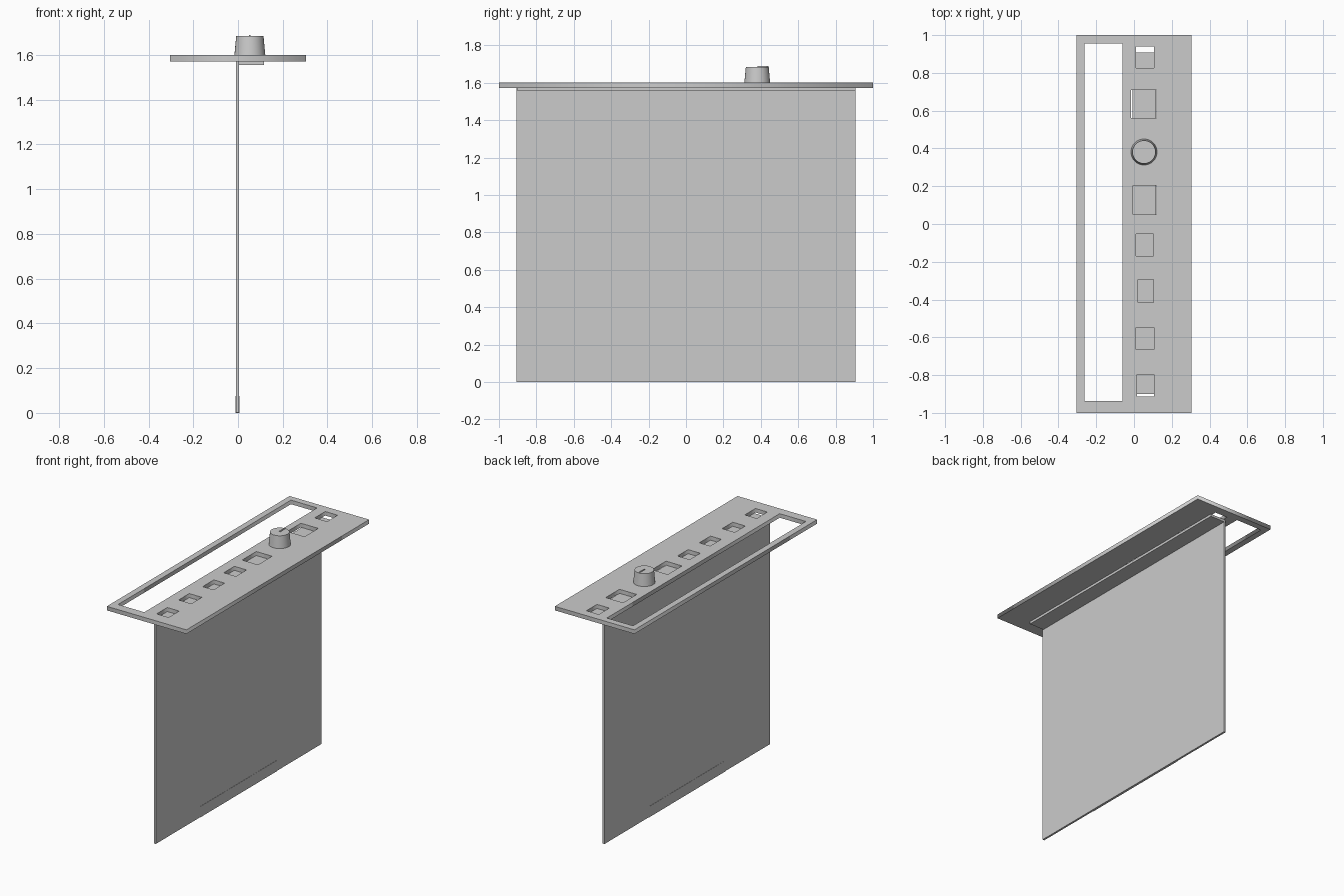
import bpy
import bmesh
from mathutils import Vector

default = bpy.data.objects.get("Cube")
if default:
    bpy.data.objects.remove(default, do_unlink=True)

grey = bpy.data.materials.new("plain_grey")
grey.use_nodes = True
colour = (0.6, 0.6, 0.6, 1)
grey.diffuse_color = colour
grey.node_tree.nodes["Principled BSDF"].inputs["Base Color"].default_value = colour


def add_mesh(name, bm):
    mesh = bpy.data.meshes.new(name)
    bm.to_mesh(mesh)
    bm.free()
    mesh.materials.append(grey)
    obj = bpy.data.objects.new(name, mesh)
    bpy.context.collection.objects.link(obj)
    return obj


def box(name, low, high):
    low, high = Vector(low), Vector(high)
    bm = bmesh.new()
    bmesh.ops.create_cube(bm, size=1)
    bmesh.ops.scale(bm, vec=high - low, verts=bm.verts)
    bmesh.ops.translate(bm, vec=(low + high) / 2, verts=bm.verts)
    return add_mesh(name, bm)


def cut_plate(name, outlines, bottom, top):
    """Flat plate from rectangles (x0, x1, y0, y1): the first is the rim, the rest are holes."""
    curve = bpy.data.curves.new(name, "CURVE")
    curve.dimensions = "2D"
    curve.fill_mode = "BOTH"
    curve.extrude = (top - bottom) / 2
    for x0, x1, y0, y1 in outlines:
        spline = curve.splines.new("POLY")
        spline.points.add(3)
        for point, (x, y) in zip(spline.points, ((x0, y0), (x1, y0), (x1, y1), (x0, y1))):
            point.co = (x, y, 0, 1)
        spline.use_cyclic_u = True
    curve.materials.append(grey)
    obj = bpy.data.objects.new(name, curve)
    obj.location.z = (top + bottom) / 2
    bpy.context.collection.objects.link(obj)
    # Turn the filled curve into a real mesh
    bpy.ops.object.select_all(action="DESELECT")
    obj.select_set(True)
    bpy.context.view_layer.objects.active = obj
    bpy.ops.object.convert(target="MESH")


PLATE_BOTTOM, PLATE_TOP = 1.572, 1.6

# Faceplate with one long window and a row of connector holes
cut_plate("faceplate", [
    (-0.305, 0.305, -1, 1),
    (-0.263, -0.062, -0.937, 0.955),
    (0.01, 0.105, 0.825, 0.94),
    (-0.015, 0.118, 0.56, 0.71),
    (-0.004, 0.118, 0.05, 0.205),
    (0.01, 0.103, -0.17, -0.054),
    (0.02, 0.103, -0.415, -0.293),
    (0.01, 0.107, -0.664, -0.548),
    (0.016, 0.107, -0.913, -0.797),
], PLATE_BOTTOM, PLATE_TOP)

# Circuit board, the strip that backs the holes, and the edge connector
box("board", (-0.009, -0.907, 0.001), (0.005, 0.905, PLATE_BOTTOM))
box("backing_strip", (0.005, -0.9, 1.555), (0.117, 0.907, PLATE_BOTTOM))
box("edge_connector", (-0.0105, -0.42, 0), (0.0065, 0.42, 0.075))

# Tapered dial with a raised pointer
KNOB_X, KNOB_Y, KNOB_TOP = 0.053, 0.381, 1.685
bm = bmesh.new()
bmesh.ops.create_cone(bm, cap_ends=True, segments=48, radius1=0.069, radius2=0.061,
                      depth=KNOB_TOP - PLATE_TOP)
bmesh.ops.translate(bm, vec=(KNOB_X, KNOB_Y, (KNOB_TOP + PLATE_TOP) / 2), verts=bm.verts)
knob = add_mesh("knob", bm)
bpy.ops.object.select_all(action="DESELECT")
knob.select_set(True)
bpy.context.view_layer.objects.active = knob
bpy.ops.object.shade_smooth_by_angle()
box("knob_pointer", (KNOB_X - 0.004, KNOB_Y, KNOB_TOP - 0.005),
    (KNOB_X + 0.004, KNOB_Y + 0.06, KNOB_TOP + 0.004))
